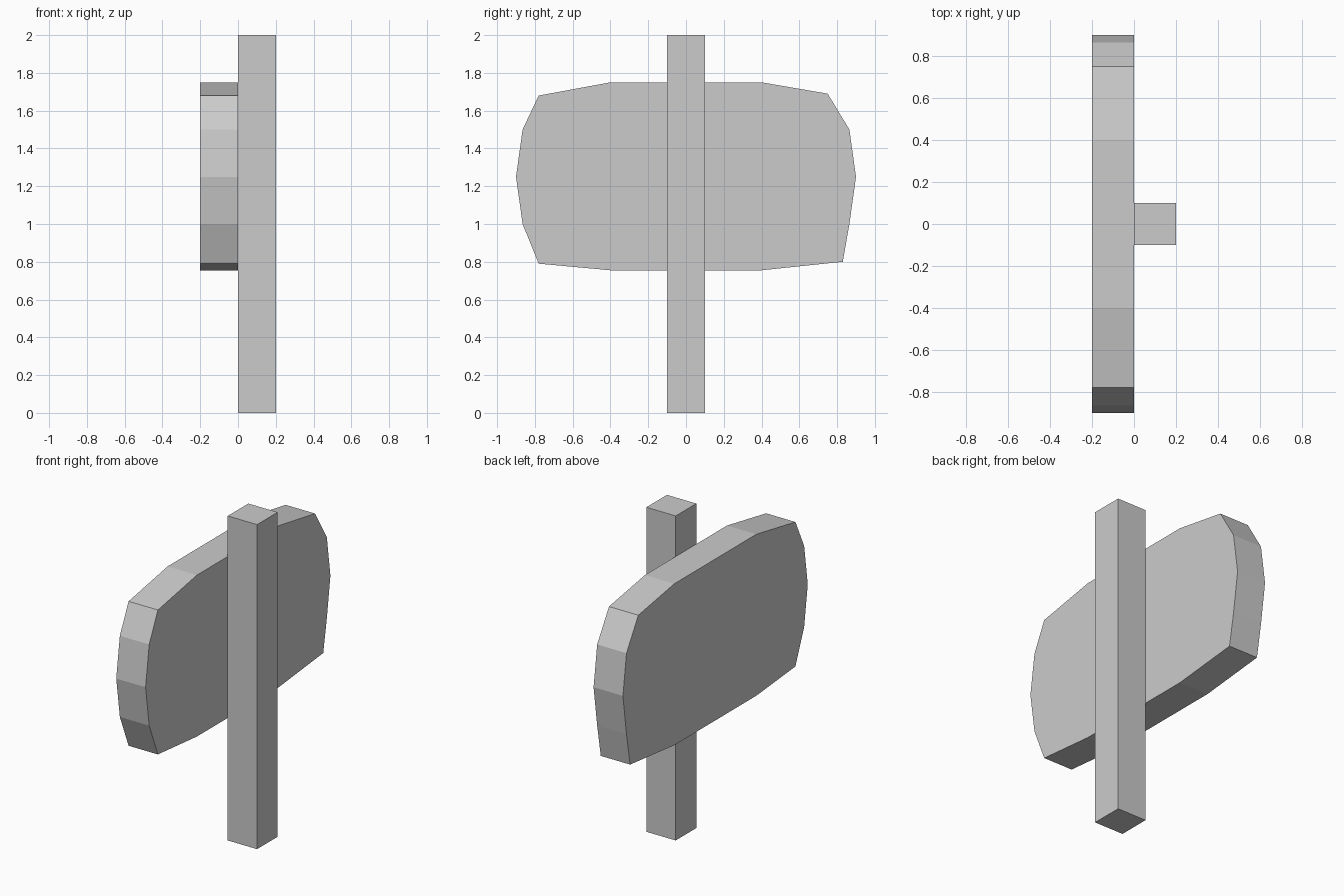
import bpy, bmesh

if "Cube" in bpy.data.objects:
    bpy.data.objects.remove(bpy.data.objects["Cube"])


def extrude_along_x(name, outline, x0, x1):
    """Solid made from a (y, z) outline swept from x0 to x1."""
    bm = bmesh.new()
    face = bm.faces.new([bm.verts.new((x0, y, z)) for y, z in outline])
    swept = bmesh.ops.extrude_face_region(bm, geom=[face], use_keep_orig=True)
    verts = [v for v in swept["geom"] if isinstance(v, bmesh.types.BMVert)]
    bmesh.ops.translate(bm, verts=verts, vec=(x1 - x0, 0, 0))
    bmesh.ops.recalc_face_normals(bm, faces=bm.faces)
    mesh = bpy.data.meshes.new(name)
    bm.to_mesh(mesh)
    bm.free()
    obj = bpy.data.objects.new(name, mesh)
    bpy.context.collection.objects.link(obj)
    return obj


# Upright square post
extrude_along_x("post", [(-0.1, 0), (0.1, 0), (0.1, 2), (-0.1, 2)], 0, 0.2)

# Slightly uneven rounded sign board fixed to the side of the post
board = [(-0.4, 1.75), (0.4, 1.75), (0.75, 1.69), (0.865, 1.5), (0.9, 1.25),
         (0.865, 1.0), (0.83, 0.8), (0.4, 0.755), (-0.4, 0.755), (-0.78, 0.79),
         (-0.865, 1.0), (-0.9, 1.25), (-0.865, 1.5), (-0.78, 1.68)]
extrude_along_x("sign_board", board, -0.2, 0)
